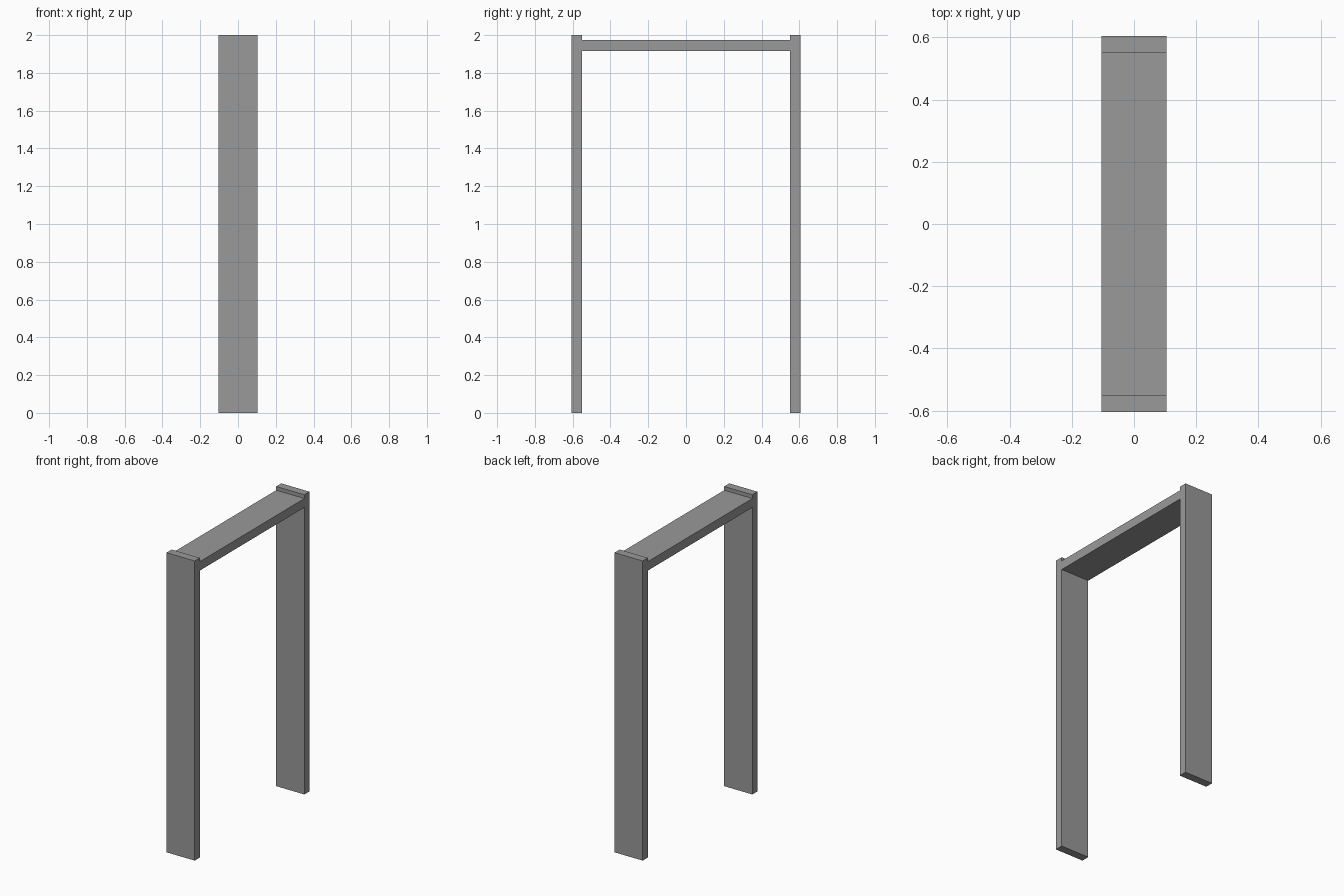
import bpy

# Remove the default cube
cube = bpy.data.objects.get("Cube")
if cube:
    bpy.data.objects.remove(cube, do_unlink=True)

# Single plain grey
grey = bpy.data.materials.new("plain_grey")
grey.use_nodes = True
colour = (0.32, 0.32, 0.32, 1)
grey.diffuse_color = colour
grey.node_tree.nodes["Principled BSDF"].inputs["Base Color"].default_value = colour

HALF_WIDTH = 0.104
OUTER, INNER = 0.605, 0.551
HEIGHT = 2.0
BEAM_BOTTOM, BEAM_TOP = 1.915, 1.975


def board(name, y0, y1, z0, z1):
    """Flat board across the full width, spanning the given y and z ranges."""
    bpy.ops.mesh.primitive_cube_add(size=1, location=(0, (y0 + y1) / 2, (z0 + z1) / 2))
    obj = bpy.context.object
    obj.name = name
    obj.scale = (2 * HALF_WIDTH, y1 - y0, z1 - z0)
    bpy.ops.object.transform_apply(location=False, rotation=False, scale=True)
    obj.data.materials.append(grey)
    return obj


# Upright posts and the crossbeam set just below their tops
board("front_post", -OUTER, -INNER, 0, HEIGHT)
board("back_post", INNER, OUTER, 0, HEIGHT)
board("crossbeam", -INNER, INNER, BEAM_BOTTOM, BEAM_TOP)
